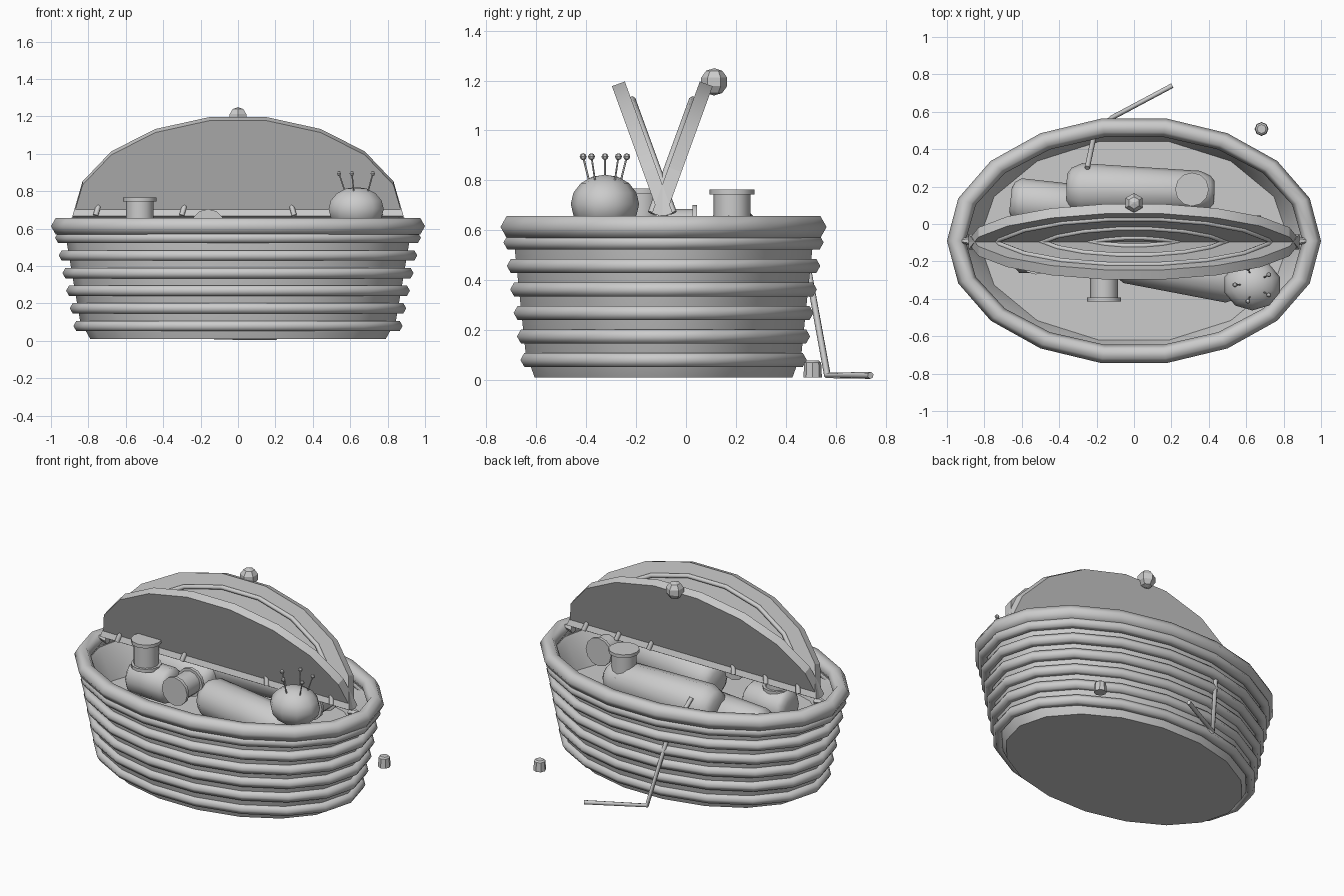
import bpy, bmesh, math
from mathutils import Vector

if "Cube" in bpy.data.objects:
    bpy.data.objects.remove(bpy.data.objects["Cube"])

grey = bpy.data.materials.new("soft_grey")
grey.diffuse_color = (0.6, 0.6, 0.6, 1)
grey.use_nodes = True
grey.node_tree.nodes["Principled BSDF"].inputs["Base Color"].default_value = grey.diffuse_color
CY = -0.09  # basket centre in y


def finish(name, bm, angle=35):
    bmesh.ops.recalc_face_normals(bm, faces=bm.faces)
    me = bpy.data.meshes.new(name)
    bm.to_mesh(me)
    bm.free()
    ob = bpy.data.objects.new(name, me)
    bpy.context.collection.objects.link(ob)
    me.materials.append(grey)
    bpy.ops.object.select_all(action='DESELECT')
    ob.select_set(True)
    bpy.context.view_layer.objects.active = ob
    bpy.ops.object.shade_smooth_by_angle(angle=math.radians(angle))
    return ob


def skin(bm, rings, loop=False):
    """Bridge rings of points with quads."""
    vs = [[bm.verts.new(p) for p in r] for r in rings]
    n = len(vs[0])
    for i in range(len(vs) if loop else len(vs) - 1):
        a, b = vs[i], vs[(i + 1) % len(vs)]
        for j in range(n):
            bm.faces.new((a[j], a[(j + 1) % n], b[(j + 1) % n], b[j]))
    return vs


def ellipse(rx, ry, z, n):
    return [(rx * math.cos(2 * math.pi * i / n), CY + ry * math.sin(2 * math.pi * i / n), z)
            for i in range(n)]


def hoop(name, rx, ry, z, r):
    """Elliptical ring with a six-sided section; rx, ry are outer radii."""
    bm = bmesh.new()
    rings = []
    for k in range(6):
        a = k * math.pi / 3
        d = r * math.cos(a) - r
        rings.append(ellipse(rx + d, ry + d, z + r * math.sin(a), 18))
    skin(bm, rings, loop=True)
    finish(name, bm, 65)


def lathe(name, a, b, profile, n=12, angle=40):
    """Turned solid along a-b; profile holds (fraction along, radius)."""
    a, b = Vector(a), Vector(b)
    q = (b - a).to_track_quat('Z', 'Y')
    bm = bmesh.new()
    rings = [[a.lerp(b, t) + q @ Vector((r * math.cos(2 * math.pi * i / n),
                                         r * math.sin(2 * math.pi * i / n), 0))
              for i in range(n)] for t, r in profile]
    vs = skin(bm, rings)
    bm.faces.new(vs[0])
    bm.faces.new(vs[-1])
    return finish(name, bm, angle)


def rod(name, pts, r):
    """Six-sided rod through points."""
    cu = bpy.data.curves.new(name, 'CURVE')
    cu.dimensions = '3D'
    cu.bevel_depth = r
    cu.bevel_resolution = 1
    cu.use_fill_caps = True
    sp = cu.splines.new('POLY')
    sp.points.add(len(pts) - 1)
    for p, c in zip(sp.points, pts):
        p.co = (*c, 1)
    cu.materials.append(grey)
    ob = bpy.data.objects.new(name, cu)
    bpy.context.collection.objects.link(ob)


def ball(name, loc, scale, u=10, v=8, angle=60):
    bm = bmesh.new()
    bmesh.ops.create_uvsphere(bm, u_segments=u, v_segments=v, radius=1)
    bmesh.ops.scale(bm, vec=scale, verts=bm.verts)
    bmesh.ops.translate(bm, vec=loc, verts=bm.verts)
    finish(name, bm, angle)


# Basket wall with closed bottom
bm = bmesh.new()
vs = skin(bm, [ellipse(0.79, 0.525, 0.01, 18), ellipse(0.845, 0.562, 0.11, 18),
               ellipse(0.93, 0.615, 0.61, 18)])
bm.faces.new(vs[0])
finish("basket_wall", bm)

# Woven hoops around the wall and the thick rim
for i in range(6):
    t = i / 5
    hoop("wall_hoop", 0.88 + 0.098 * t, 0.583 + 0.069 * t, 0.08 + 0.471 * t, 0.032)
hoop("rim", 1.0, 0.664, 0.613, 0.05)

# Inner lining with a floor
bm = bmesh.new()
vs = skin(bm, [ellipse(0.945, 0.625, 0.59, 14), ellipse(0.91, 0.6, 0.55, 14),
               ellipse(0.83, 0.545, 0.38, 14)])
bm.faces.new(vs[2])
finish("lining", bm)

# Two half-oval lids, open and crossing at the hinge
SN, CS = math.sin(math.radians(20)), math.cos(math.radians(20))
for s, side in ((-1, "front"), (1, "back")):
    def place(x, u, n):
        return Vector((x, -0.095 + s * (0.01 + u * SN - n * CS), 0.65 + u * CS + n * SN))

    def arc(k, n):
        return [place(0.885 * k * math.cos(i * math.pi / 9), 0.57 * k * math.sin(i * math.pi / 9), n)
                for i in range(10)]
    bm = bmesh.new()
    vs = skin(bm, [arc(1, 0), arc(1, 0.055)])
    bm.faces.new(vs[0])
    bm.faces.new(vs[1])
    finish(side + "_lid", bm, 25)
    for k in (0.86, 0.6, 0.34):
        rod(side + "_lid_band", arc(k, 0.057), 0.015)
# hinge stubs at both ends, and the knob
for s in (-1, 1):
    lathe("hinge_stub", (s * 0.86, CY, 0.64), (s * 0.92, CY, 0.64), [(0, 0.03), (1, 0.012)], 6)
ball("lid_knob", (0, 0.113, 1.195), (0.055, 0.055, 0.055), 6, 5, 10)

# Rolls of cloth, the back one tapering
roll = [(0, 0.55), (0.03, 0.8), (0.1, 1), (0.9, 1), (0.97, 0.8), (1, 0.55)]
for a, b, r, taper in (((-0.36, 0.19, 0.55), (0.43, 0.17, 0.56), 0.14, 0.22),
                       ((-0.1, -0.18, 0.52), (0.58, -0.31, 0.52), 0.125, 0),
                       ((-0.66, 0.13, 0.48), (-0.2, 0.08, 0.48), 0.12, 0),
                       ((-0.64, -0.15, 0.5), (-0.34, -0.16, 0.5), 0.11, 0)):
    lathe("cloth_roll", a, b, [(t, r * k * (1 - taper * t)) for t, k in roll], 12, 50)

# Thread spools, standing and lying
spool = [(0, 0.09), (0.12, 0.09), (0.12, 0.074), (0.88, 0.074), (0.88, 0.09), (1, 0.09)]
for a, b in (((-0.525, -0.18, 0.59), (-0.525, -0.18, 0.767)),
             ((0.31, 0.185, 0.59), (0.31, 0.185, 0.764)),
             ((-0.16, -0.24, 0.615), (-0.16, -0.415, 0.615)),
             ((0.59, -0.12, 0.612), (0.59, 0.045, 0.612))):
    lathe("thread_spool", a, b, spool, 12)

# Pincushion with pins
ball("pincushion", (0.632, -0.325, 0.705), (0.155, 0.137, 0.118))
for i in range(5):
    a = math.radians(72 * i + 36)
    c, d = math.cos(a), math.sin(a)
    base = (0.64 + 0.065 * c, -0.325 + 0.065 * d, 0.79)
    head = (0.64 + 0.1 * c, -0.325 + 0.092 * d, 0.895)
    rod("pin", [base, head], 0.004)
    ball("pin_head", head, (0.014, 0.014, 0.014), 6, 4, 20)

# Thread tail hanging out at the back, thimble on the ground
rod("thread_tail", [(-0.25, 0.3, 0.64), (-0.21, 0.49, 0.44), (-0.12, 0.567, 0.018),
                    (0.205, 0.74, 0.018)], 0.014)
lathe("thimble", (0.682, 0.508, 0.01), (0.682, 0.508, 0.077),
      [(0, 0.037), (0.88, 0.034), (1, 0.024)], 8)
